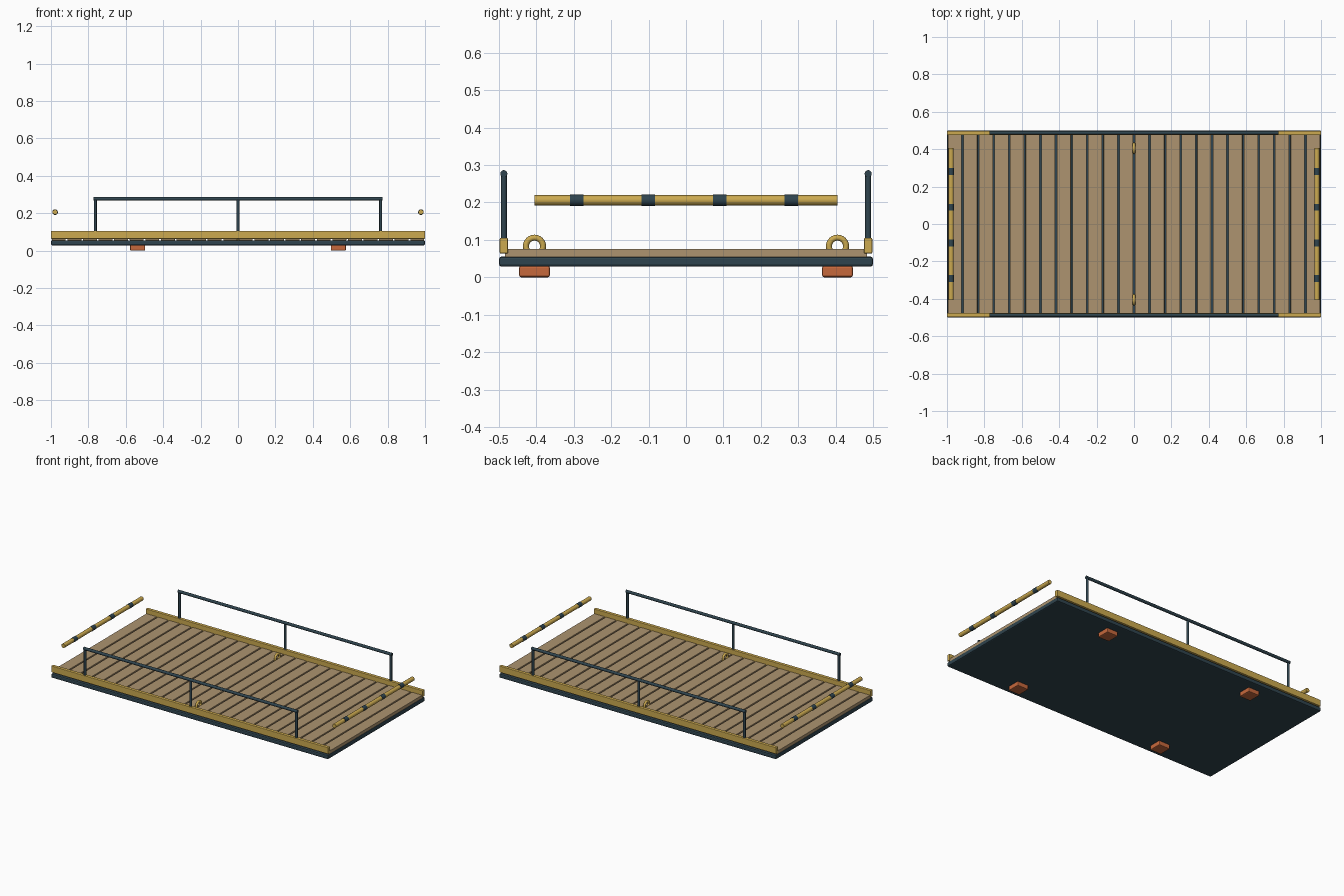
import bpy
import math

cube = bpy.data.objects.get("Cube")
if cube:
    bpy.data.objects.remove(cube, do_unlink=True)


def material(name, srgb):
    m = bpy.data.materials.new(name)
    m.use_nodes = True
    col = [((c / 255 + 0.055) / 1.055) ** 2.4 for c in srgb] + [1]
    m.diffuse_color = col
    m.node_tree.nodes["Principled BSDF"].inputs["Base Color"].default_value = col
    return m


steel = material("dark blue steel", (47, 68, 78))
yellow = material("safety yellow", (204, 170, 80))
wood = material("deck wood", (173, 148, 112))
orange = material("orange rubber", (198, 104, 60))


def finish(name, mat, smooth=False):
    ob = bpy.context.object
    ob.name = name
    ob.data.materials.append(mat)
    if smooth:
        bpy.ops.object.shade_smooth_by_angle(angle=math.radians(40))
    return ob


def box(name, mat, centre, size, bevel=0.0):
    bpy.ops.mesh.primitive_cube_add(size=1, location=centre)
    ob = finish(name, mat)
    ob.scale = size
    bpy.ops.object.transform_apply(location=False, rotation=False, scale=True)
    if bevel:
        mod = ob.modifiers.new("soft edges", 'BEVEL')
        mod.width = bevel
        mod.segments = 2
    return ob


def rod(name, mat, centre, length, radius, axis):
    turn = {'x': (0, math.pi / 2, 0), 'y': (math.pi / 2, 0, 0), 'z': (0, 0, 0)}[axis]
    bpy.ops.mesh.primitive_cylinder_add(vertices=16, radius=radius, depth=length,
                                        location=centre, rotation=turn)
    return finish(name, mat, smooth=True)


# Base slab and cross planks
box("base_frame", steel, (0, 0, 0.042), (2, 1, 0.027), 0.007)
count = 24
pitch = 2 / count
for i in range(count):
    x = -1 + pitch * (i + 0.5)
    box(f"plank_{i + 1}", wood, (x, 0, 0.065), (pitch - 0.009, 0.968, 0.021), 0.0015)

# Kerbs, guard rails and lashing rings on both long sides
for side, s in (("front", -1), ("back", 1)):
    y = s * 0.487
    box(f"{side}_kerb", yellow, (0, y, 0.0845), (2, 0.022, 0.042), 0.003)
    rod(f"{side}_top_rail", steel, (0, y, 0.277), 1.545, 0.0095, 'x')
    for i in (-1, 0, 1):
        rod(f"{side}_rail_post_{i + 2}", steel, (i * 0.763, y, 0.185), 0.18, 0.008, 'z')
    bpy.ops.mesh.primitive_torus_add(major_segments=24, minor_segments=10,
                                     major_radius=0.023, minor_radius=0.008,
                                     location=(0, s * 0.405, 0.083),
                                     rotation=(0, math.pi / 2, 0))
    finish(f"{side}_lashing_ring", yellow, smooth=True)
    # Feet under the slab
    for end, e in (("left", 1), ("right", -1)):
        box(f"{side}_{end}_foot", orange, (e * 0.537, s * 0.405, 0.0155),
            (0.081, 0.083, 0.031), 0.006)

# Striped barrier bars over both ends
for end, e in (("left", 1), ("right", -1)):
    x = e * 0.978
    rod(f"{end}_barrier_bar", yellow, (x, 0, 0.206), 0.81, 0.0135, 'y')
    for i in range(4):
        rod(f"{end}_barrier_band_{i + 1}", steel, (x, -0.292 + 0.191 * i, 0.206),
            0.036, 0.015, 'y')
